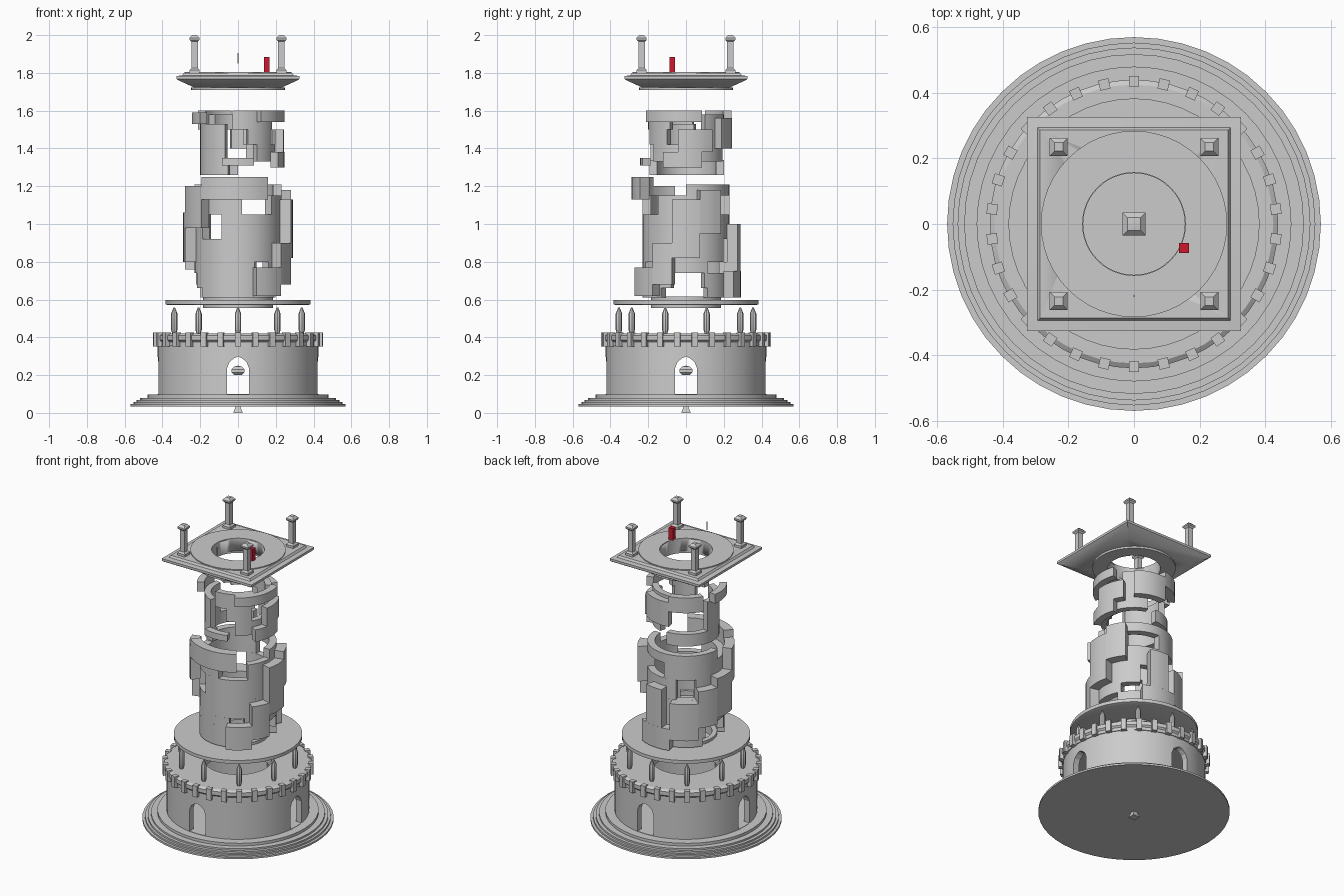
import bpy, bmesh, math
from mathutils import Matrix

if "Cube" in bpy.data.objects:
    bpy.data.objects.remove(bpy.data.objects["Cube"])

def finish(name, bm, smooth=True):
    bmesh.ops.remove_doubles(bm, verts=bm.verts, dist=1e-5)
    bmesh.ops.dissolve_degenerate(bm, edges=bm.edges, dist=1e-6)
    bmesh.ops.recalc_face_normals(bm, faces=bm.faces)
    me = bpy.data.meshes.new(name)
    bm.to_mesh(me)
    bm.free()
    ob = bpy.data.objects.new(name, me)
    bpy.context.collection.objects.link(ob)
    if smooth:
        bpy.ops.object.select_all(action='DESELECT')
        ob.select_set(True)
        bpy.context.view_layer.objects.active = ob
        bpy.ops.object.shade_smooth_by_angle(angle=math.radians(30))
    return ob

def spin(bm, prof, n=48, x=0, y=0, turn=0.0):
    """Revolve a closed (r, z) outline; n=4 gives square parts."""
    rings = []
    for i in range(n):
        a = turn + 2 * math.pi * i / n
        rings.append([bm.verts.new((x + r * math.cos(a), y + r * math.sin(a), z)) for r, z in prof])
    m = len(prof)
    for i in range(n):
        p, q = rings[i], rings[(i + 1) % n]
        for j in range(m):
            k = (j + 1) % m
            if prof[j][0] == 0 and prof[k][0] == 0:
                continue
            bm.faces.new((p[j], q[j], q[k], p[k]))

def lathe(name, prof, n=48, **kw):
    bm = bmesh.new()
    spin(bm, prof, n, **kw)
    return finish(name, bm)

def square(prof):
    return [(r * math.sqrt(2), z) for r, z in prof]

def arc_blocks(name, ri, ro, blocks):
    """Curved wall pieces: (z0, z1, start angle, end angle)."""
    bm = bmesh.new()
    for z0, z1, a0, a1 in blocks:
        n = max(2, round((a1 - a0) / 7.5))
        secs = []
        for i in range(n + 1):
            a = math.radians(a0 + (a1 - a0) * i / n)
            secs.append([bm.verts.new((r * math.cos(a), r * math.sin(a), z))
                         for r, z in ((ri, z0), (ro, z0), (ro, z1), (ri, z1))])
        for p, q in zip(secs, secs[1:]):
            for j in range(4):
                k = (j + 1) % 4
                bm.faces.new((p[j], q[j], q[k], p[k]))
        bm.faces.new(secs[0])
        bm.faces.new(secs[-1])
    bmesh.ops.recalc_face_normals(bm, faces=bm.faces)
    me = bpy.data.meshes.new(name)
    bm.to_mesh(me)
    bm.free()
    ob = bpy.data.objects.new(name, me)
    bpy.context.collection.objects.link(ob)
    bpy.ops.object.select_all(action='DESELECT')
    ob.select_set(True)
    bpy.context.view_layer.objects.active = ob
    bpy.ops.object.shade_smooth_by_angle(angle=math.radians(30))

def cut(ob, cutter):
    cutter.hide_render = True
    mod = ob.modifiers.new("cut", 'BOOLEAN')
    mod.operation, mod.solver, mod.object = 'DIFFERENCE', 'EXACT', cutter
    bpy.ops.object.select_all(action='DESELECT')
    ob.select_set(True)
    bpy.context.view_layer.objects.active = ob
    bpy.ops.object.modifier_apply(modifier=mod.name)
    bpy.data.objects.remove(cutter)

# Stepped round base
steps = [(0.57, 0.035), (0.57, 0.047), (0.553, 0.047), (0.553, 0.058), (0.538, 0.058), (0.538, 0.069),
         (0.518, 0.069), (0.518, 0.08), (0.48, 0.08), (0.48, 0.098)]
lathe("stepped_base", [(0, 0.035)] + steps + [(0, 0.098)])
lathe("foot_cone", square([(0, 0), (0.025, 0), (0.012, 0.036), (0, 0.036)]), 4, turn=math.pi / 4)
lathe("floating_cap", square([(0, 0.2), (0.02, 0.2), (0.035, 0.215), (0.035, 0.23), (0.02, 0.245), (0, 0.25)]),
      4, turn=math.pi / 4)

# Drum wall with four pointed doorways
drum = lathe("drum_wall", [(0.385, 0.095), (0.425, 0.095), (0.425, 0.355), (0.385, 0.355)])
door = [(-0.057, 0.1), (0.057, 0.1), (0.057, 0.24), (0.045, 0.27), (0.02, 0.29), (0, 0.298),
        (-0.02, 0.29), (-0.045, 0.27), (-0.057, 0.24)]
for turn in (0, math.pi / 2):
    bm = bmesh.new()
    f = bm.faces.new([bm.verts.new((x, -0.7, z)) for x, z in door])
    ext = bmesh.ops.extrude_face_region(bm, geom=[f])
    bmesh.ops.translate(bm, vec=(0, 1.4, 0), verts=[v for v in ext["geom"] if isinstance(v, bmesh.types.BMVert)])
    bm.transform(Matrix.Rotation(turn, 4, 'Z'))
    cut(drum, finish("door_cutter", bm, False))

# Drum roof ring and battlements
lathe("drum_roof", [(0.2, 0.355), (0.43, 0.355), (0.43, 0.375), (0.44, 0.385), (0.44, 0.41),
                    (0.425, 0.42), (0.2, 0.42)])
bm = bmesh.new()
for i in range(30):
    a = math.pi / 2 + i * math.pi / 15
    m = (Matrix.Rotation(a, 4, 'Z') @ Matrix.Translation((0.435, 0, 0.388))
         @ Matrix.Diagonal((0.032, 0.032, 0.074, 1)))
    bmesh.ops.create_cube(bm, size=1, matrix=m)
finish("battlements", bm, False)

# Ring of spindles carrying the middle disc
bm = bmesh.new()
for i in range(10):
    a = -math.pi / 2 + i * math.pi / 5
    spin(bm, [(0, 0.41), (0.008, 0.41), (0.017, 0.44), (0.017, 0.525), (0.004, 0.558), (0, 0.558)], 8,
         x=0.355 * math.cos(a), y=0.355 * math.sin(a))
finish("spindles", bm)
lathe("middle_disc", [(0.155, 0.555), (0.185, 0.555), (0.185, 0.57), (0.37, 0.57), (0.383, 0.575), (0.383, 0.597),
                      (0.185, 0.597), (0.185, 0.615), (0.155, 0.615)])

# Broken shaft, inner skin and outer stepped panels
arc_blocks("shaft_inner_wall", 0.185, 0.23, [
    (0.61, 0.66, 30, 150), (0.61, 0.66, 215, 325), (0.66, 0.74, 25, 155), (0.66, 0.74, 200, 340),
    (0.74, 0.80, 70, 292), (0.74, 0.80, 315, 390), (0.80, 0.92, 85, 420),
    (0.92, 1.05, 140, 215), (0.92, 1.05, 248, 470), (1.05, 1.15, 90, 275), (1.05, 1.15, 320, 400),
    (1.15, 1.21, 0, 180)])
arc_blocks("shaft_outer_panels", 0.23, 0.29, [
    (1.13, 1.25, 228, 303), (0.98, 1.2, 195, 228), (0.8, 1.06, 165, 195), (0.76, 1.0, 140, 165),
    (0.68, 0.92, 105, 140), (0.61, 0.75, 60, 105), (0.62, 0.77, 290, 322), (0.68, 0.9, 322, 345),
    (0.82, 1.13, 345, 375), (0.95, 1.18, 15, 40), (0.75, 1.0, 70, 95)])

# Broken upper shaft
arc_blocks("upper_inner_wall", 0.16, 0.2, [
    (1.26, 1.34, 90, 255), (1.33, 1.42, -60, 75), (1.42, 1.5, -75, -30), (1.42, 1.5, 25, 80),
    (1.34, 1.53, 165, 250), (1.5, 1.58, 30, 140), (1.5, 1.6, 262, 335)])
arc_blocks("upper_outer_panels", 0.2, 0.245, [
    (1.3, 1.38, -30, 20), (1.38, 1.5, -10, 35), (1.4, 1.56, 50, 100), (1.53, 1.59, 170, 215),
    (1.5, 1.6, 100, 150), (1.31, 1.35, 250, 290), (1.54, 1.6, -60, 20)])

# Square top platform with round opening
plat = lathe("top_platform", square([(0, 1.722), (0.23, 1.722), (0.318, 1.762), (0.326, 1.768), (0.326, 1.783),
                                     (0.295, 1.787), (0.287, 1.8), (0, 1.8)]), 4, turn=math.pi / 4)
cut(plat, lathe("hole_cutter", [(0, 1.6), (0.157, 1.6), (0.157, 1.9), (0, 1.9)]))
lathe("platform_under_ring", [(0.157, 1.71), (0.248, 1.71), (0.248, 1.723), (0.157, 1.723)])
lathe("platform_top_ring", [(0.157, 1.798), (0.284, 1.798), (0.284, 1.806), (0.157, 1.806)])

# Corner posts
bm = bmesh.new()
post = square([(0, 1.8), (0.027, 1.8), (0.027, 1.815), (0.017, 1.825), (0.017, 1.965), (0.027, 1.975),
               (0.027, 1.985), (0.013, 2.0), (0, 2.0)])
for x in (-0.23, 0.23):
    for y in (-0.235, 0.235):
        spin(bm, post, 4, x=x, y=y, turn=math.pi / 4)
finish("corner_posts", bm, False)

# Small loose wire and red marker block
lathe("wire", [(0, 1.85), (0.003, 1.85), (0.003, 1.905), (0, 1.905)], 6, y=-0.22)
red = lathe("red_block", square([(0, 1.806), (0.0155, 1.806), (0.0155, 1.883), (0, 1.883)]), 4,
            x=0.152, y=-0.073, turn=math.pi / 4)
mat = bpy.data.materials.new("red")
mat.diffuse_color = (0.6, 0.01, 0.03, 1)
mat.use_nodes = True
mat.node_tree.nodes["Principled BSDF"].inputs["Base Color"].default_value = mat.diffuse_color
red.data.materials.append(mat)
